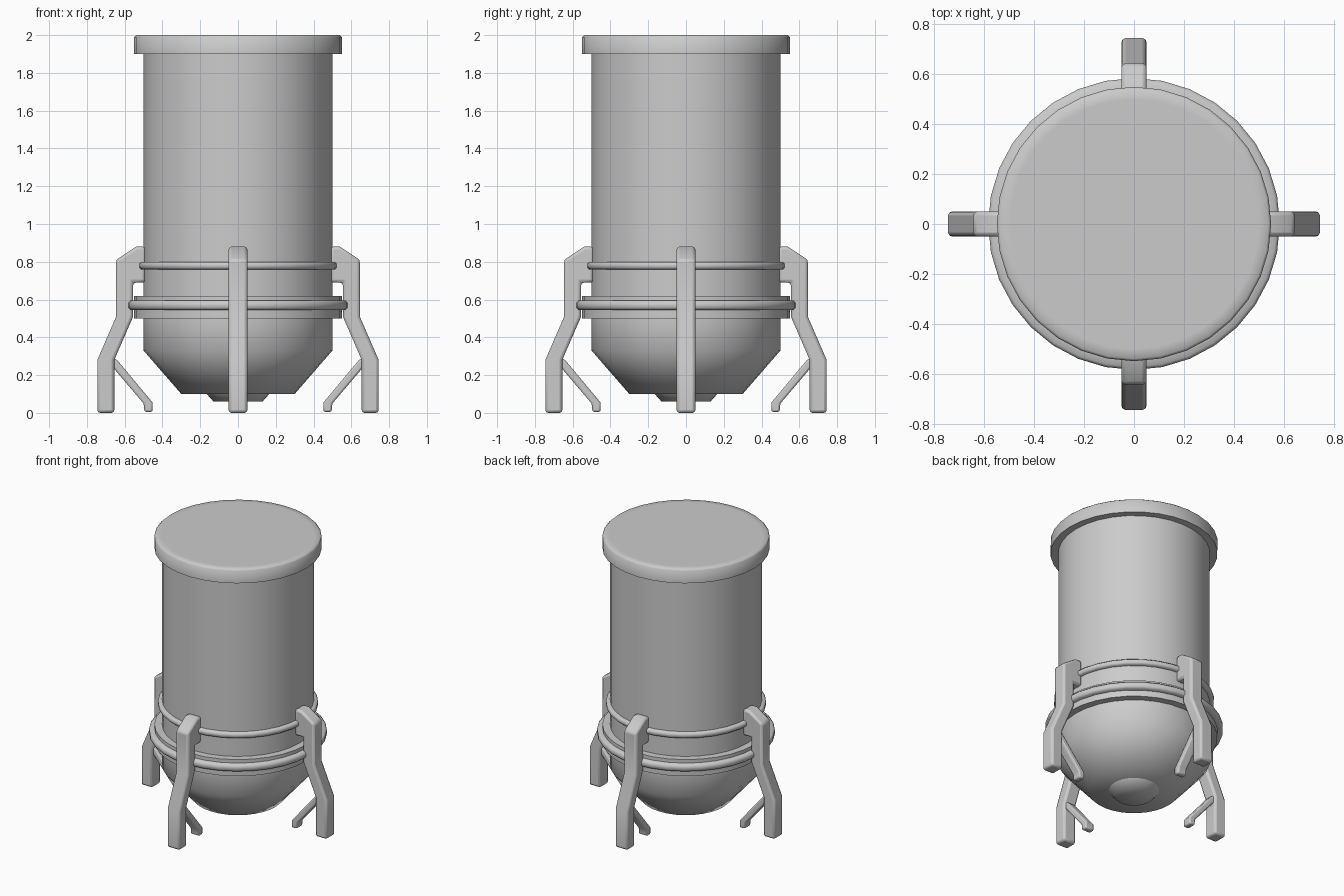
import bpy, bmesh
from math import cos, sin, pi, radians

if "Cube" in bpy.data.objects:
    bpy.data.objects.remove(bpy.data.objects["Cube"])

SIDES = 32


def finish(name, bm, angle):
    bmesh.ops.remove_doubles(bm, verts=bm.verts, dist=1e-5)
    bmesh.ops.recalc_face_normals(bm, faces=bm.faces)
    me = bpy.data.meshes.new(name)
    bm.to_mesh(me)
    bm.free()
    me.shade_smooth()
    me.set_sharp_from_angle(angle=radians(angle))
    ob = bpy.data.objects.new(name, me)
    bpy.context.collection.objects.link(ob)
    return ob


def lathe(name, profile, closed=False, angle=35):
    """Revolve (radius, z) points; open profiles get flat end caps."""
    bm = bmesh.new()
    rings = [[bm.verts.new((r * cos(2 * pi * i / SIDES), r * sin(2 * pi * i / SIDES), z))
              for i in range(SIDES)] for r, z in profile]
    pairs = list(zip(rings, rings[1:]))
    if closed:
        pairs.append((rings[-1], rings[0]))
    else:
        bm.faces.new(rings[0])
        bm.faces.new(rings[-1])
    for a, b in pairs:
        for i in range(SIDES):
            j = (i + 1) % SIDES
            bm.faces.new((a[i], a[j], b[j], b[i]))
    return finish(name, bm, angle)


def hoop(name, inner, outer, z0, z1, bevel):
    return lathe(name, [(inner, z0), (outer - bevel, z0), (outer, z0 + bevel),
                        (outer, z1 - bevel), (outer - bevel, z1), (inner, z1)], True, 50)


def plate(name, profile, width, turn, bevel):
    """Extrude an (outward, z) profile sideways and turn it around the body."""
    bm = bmesh.new()
    c, s = cos(turn), sin(turn)
    sides = [[bm.verts.new((r * c - y * s, r * s + y * c, z)) for r, z in profile]
             for y in (-width / 2, width / 2)]
    for side in sides:
        bm.faces.new(side)
    n = len(profile)
    for i in range(n):
        j = (i + 1) % n
        bm.faces.new((sides[0][i], sides[0][j], sides[1][j], sides[1][i]))
    ob = finish(name, bm, 50)
    mod = ob.modifiers.new("soft_edges", "BEVEL")
    mod.width = bevel
    mod.segments = 2
    mod.limit_method = "ANGLE"
    mod.angle_limit = radians(40)
    return ob


# Tank body with tapered underside
lathe("tank_body", [(0.30, 0.10), (0.50, 0.33), (0.50, 0.50), (0.50, 1.92)], angle=60)
lathe("bottom_plug", [(0.13, 0.06), (0.17, 0.105)], angle=60)

# Lid
lathe("lid", [(0.55, 1.90), (0.55, 1.99), (0.54, 2.0), (0.50, 2.0)], angle=50)

# Band and rings around the lower body
lathe("lower_band", [(0.49, 0.50), (0.55, 0.50), (0.55, 0.62), (0.49, 0.62)], True)
hoop("lower_ring", 0.53, 0.585, 0.545, 0.595, 0.012)
hoop("upper_ring", 0.48, 0.527, 0.76, 0.80, 0.01)

# Four legs with inward struts
LEG = [(0.49, 0.88), (0.54, 0.88), (0.645, 0.81), (0.645, 0.51), (0.745, 0.28),
       (0.745, 0.0), (0.655, 0.0), (0.655, 0.28), (0.555, 0.51), (0.555, 0.69), (0.49, 0.69)]
STRUT = [(0.67, 0.30), (0.67, 0.25), (0.50, 0.05), (0.495, 0.005), (0.452, 0.005), (0.452, 0.055)]
for i, side in enumerate(("right", "back", "left", "front")):
    plate(side + "_leg", LEG, 0.10, i * pi / 2, 0.015)
    STRUT_TOP = STRUT + [(0.64, 0.28)]
    plate(side + "_strut", STRUT_TOP, 0.07, i * pi / 2, 0.01)
